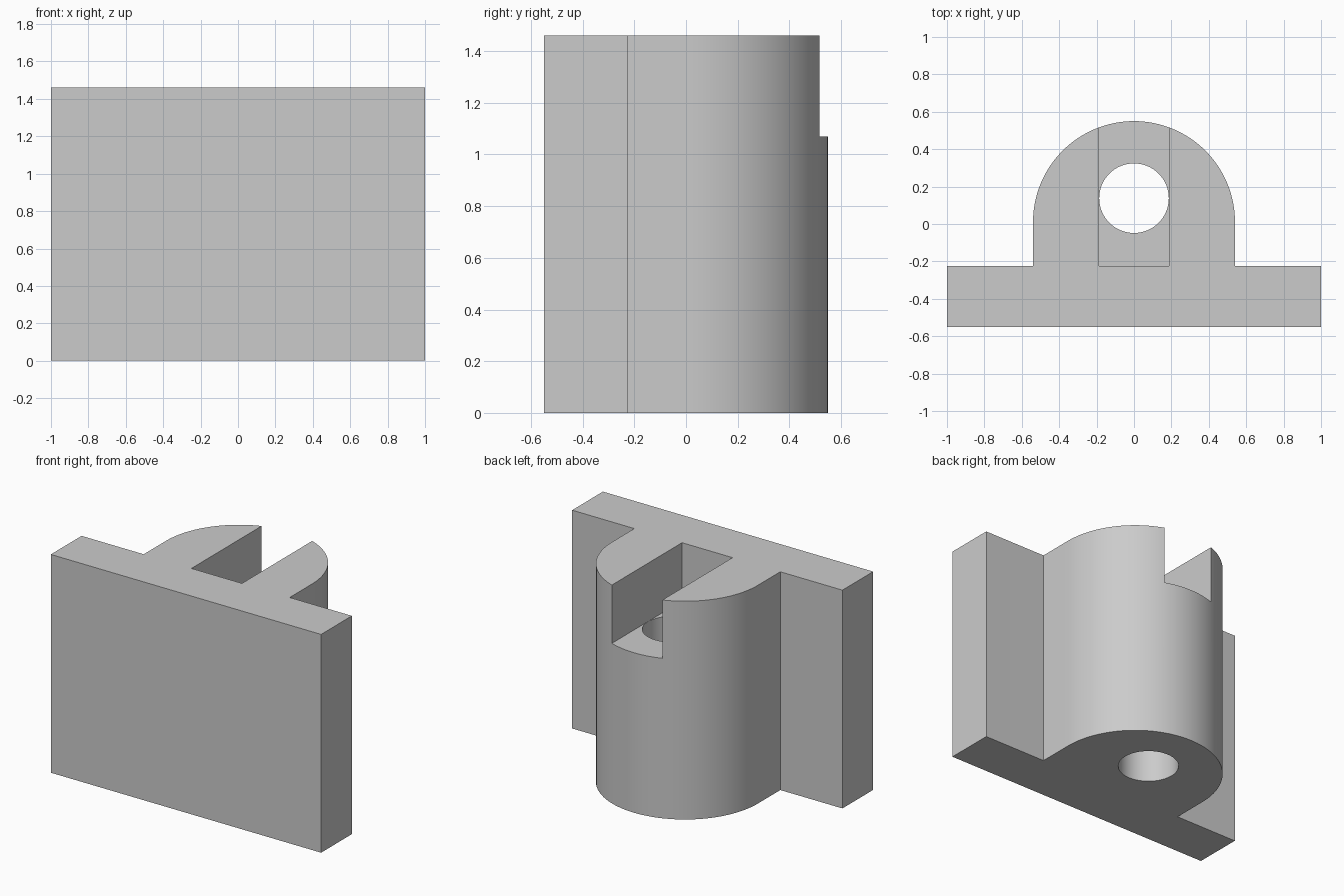
import bpy, bmesh
from math import sin, cos, pi, radians

if "Cube" in bpy.data.objects:
    bpy.data.objects.remove(bpy.data.objects["Cube"])

HEIGHT, FLOOR = 1.46, 1.07      # overall height, slot floor
BACK, FACE = -0.55, -0.225      # flange plate faces in y
R, CY = 0.54, 0.01              # rounded boss
SLOT = 0.187                    # slot half width
HOLE_R, HOLE_Y = 0.186, 0.138   # through bore


def prism(name, points, z0, z1):
    """Extrude a counter-clockwise xy profile from z0 to z1."""
    bm = bmesh.new()
    face = bm.faces.new([bm.verts.new((x, y, z0)) for x, y in points])
    top = bmesh.ops.extrude_face_region(bm, geom=[face])["geom"]
    bmesh.ops.translate(bm, vec=(0, 0, z1 - z0),
                        verts=[g for g in top if isinstance(g, bmesh.types.BMVert)])
    bmesh.ops.recalc_face_normals(bm, faces=bm.faces)
    mesh = bpy.data.meshes.new(name)
    bm.to_mesh(mesh)
    bm.free()
    obj = bpy.data.objects.new(name, mesh)
    bpy.context.collection.objects.link(obj)
    return obj


def arc(cx, cy, r, a0, a1, n):
    return [(cx + r * cos(a0 + (a1 - a0) * i / n),
             cy + r * sin(a0 + (a1 - a0) * i / n)) for i in range(n + 1)]


def cut(target, cutter):
    cutter.hide_render = True
    bpy.context.view_layer.objects.active = target
    mod = target.modifiers.new(cutter.name, 'BOOLEAN')
    mod.operation, mod.solver, mod.object = 'DIFFERENCE', 'EXACT', cutter
    bpy.ops.object.modifier_apply(modifier=mod.name)
    bpy.data.objects.remove(cutter)


# Flange plate with rounded boss
profile = ([(-1, BACK), (1, BACK), (1, FACE), (R, FACE)]
           + arc(0, CY, R, 0, pi, 64)
           + [(-R, FACE), (-1, FACE)])
bracket = prism("flanged_bracket", profile, 0, HEIGHT)

# Open slot in the top of the boss
cut(bracket, prism("slot_cutter", [(-SLOT, FACE), (SLOT, FACE), (SLOT, 1), (-SLOT, 1)],
                   FLOOR, HEIGHT + 0.3))

# Vertical bore through the slot floor
cut(bracket, prism("bore_cutter", arc(0, HOLE_Y, HOLE_R, 0, 2 * pi, 64)[:-1],
                   -0.2, FLOOR + 0.15))

# Smooth curved walls, crisp edges
bpy.ops.object.select_all(action='DESELECT')
bracket.select_set(True)
bpy.context.view_layer.objects.active = bracket
bpy.ops.object.shade_smooth_by_angle(angle=radians(30))
